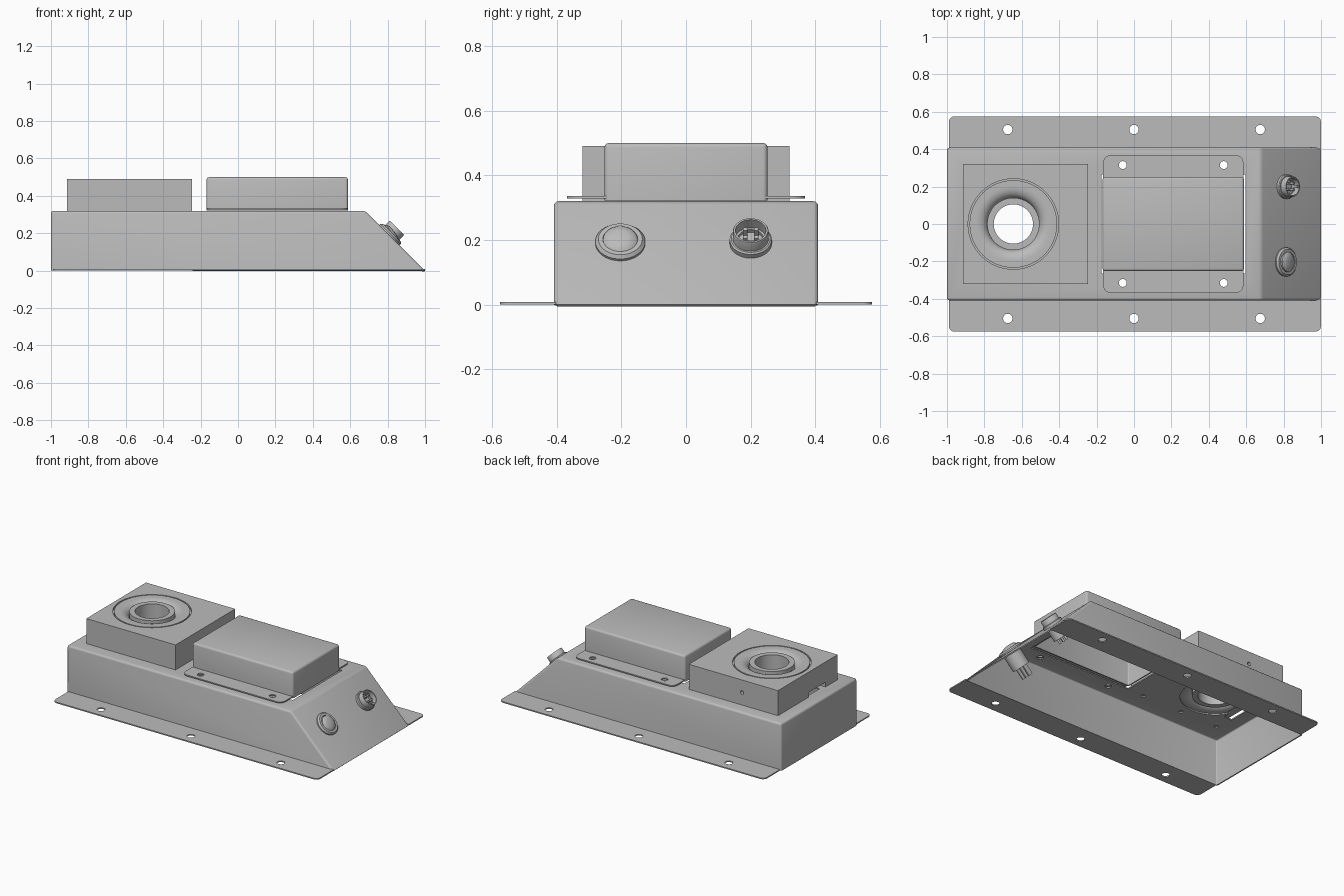
import bpy, bmesh, math
from mathutils import Matrix, Vector

old = bpy.data.objects.get("Cube")
if old:
    bpy.data.objects.remove(old)

grey = bpy.data.materials.new("plain_grey")
grey.use_nodes = True
COLOUR = (0.5, 0.5, 0.5, 1)
grey.diffuse_color = COLOUR
grey.node_tree.nodes["Principled BSDF"].inputs["Base Color"].default_value = COLOUR


def finish(name, bm, matrix=None):
    bmesh.ops.recalc_face_normals(bm, faces=bm.faces)
    if matrix:
        bm.transform(matrix)
    mesh = bpy.data.meshes.new(name)
    bm.to_mesh(mesh)
    bm.free()
    mesh.materials.append(grey)
    obj = bpy.data.objects.new(name, mesh)
    bpy.context.collection.objects.link(obj)
    return obj


def box_bm(x0, x1, y0, y1, z0, z1):
    bm = bmesh.new()
    bmesh.ops.create_cube(bm, size=1)
    for v in bm.verts:
        v.co = Vector((x1 if v.co.x > 0 else x0, y1 if v.co.y > 0 else y0,
                       z1 if v.co.z > 0 else z0))
    return bm


def box(name, *size, matrix=None):
    return finish(name, box_bm(*size), matrix)


def lathe(name, profile, closed=False, matrix=None, steps=64):
    """Turn (radius, height) points about the local z axis."""
    bm = bmesh.new()
    vs = [bm.verts.new((r, 0, z)) for r, z in profile]
    es = [bm.edges.new(p) for p in zip(vs, vs[1:])]
    if closed:
        es.append(bm.edges.new((vs[-1], vs[0])))
    bmesh.ops.spin(bm, geom=vs + es, cent=(0, 0, 0), axis=(0, 0, 1),
                   angle=2 * math.pi, steps=steps)
    bmesh.ops.remove_doubles(bm, verts=bm.verts, dist=1e-5)
    return finish(name, bm, matrix)


def cyl(name, r, z0, z1, matrix=None, steps=32):
    return lathe(name, [(0, z0), (r, z0), (r, z1), (0, z1)], False, matrix, steps)


def bake(obj):
    """Replace the mesh by its modified result."""
    deps = bpy.context.evaluated_depsgraph_get()
    mesh = bpy.data.meshes.new_from_object(obj.evaluated_get(deps))
    obj.modifiers.clear()
    obj.data = mesh


def cut(obj, cutters):
    for c in cutters:
        mod = obj.modifiers.new("cut", "BOOLEAN")
        mod.operation, mod.solver, mod.object = "DIFFERENCE", "EXACT", c
        bake(obj)
        bpy.data.objects.remove(c)


def at(x, y, z=0):
    return Matrix.Translation((x, y, z))


def hole(x, y, z, r):
    return cyl("cutter", r, -0.05, 0.05, at(x, y, z))


def sheet_shell(name, bm):
    """Folded sheet-metal box, open below, with rounded bends."""
    low = min(bm.faces, key=lambda f: f.calc_center_median().z)
    bmesh.ops.delete(bm, geom=[low], context="FACES_ONLY")
    bends = [e for e in bm.edges if not e.is_boundary]
    bmesh.ops.bevel(bm, geom=bends, offset=0.014, segments=3, profile=0.5,
                    affect="EDGES")
    obj = finish(name, bm)
    mod = obj.modifiers.new("thickness", "SOLIDIFY")
    mod.thickness, mod.offset, mod.use_even_offset = 0.008, -1, True
    bake(obj)
    return obj


def flange(name, side, x0, x1, y0, y1, z, radius, hole_xs, hole_y, hole_r):
    """Flat strip with rounded outer corners and a row of holes."""
    ys = sorted((side * y0, side * y1))
    bm = box_bm(x0, x1, *ys, z, z + 0.008)
    corners = [e for e in bm.edges
               if all(abs(v.co.y - side * y1) < 1e-4 for v in e.verts)
               and abs(e.verts[0].co.z - e.verts[1].co.z) > 1e-4]
    bmesh.ops.bevel(bm, geom=corners, offset=radius, segments=6, profile=0.5,
                    affect="EDGES")
    obj = finish(name, bm)
    cut(obj, [hole(x, side * hole_y, z, hole_r) for x in hole_xs])


SIDES = (("left", 1), ("right", -1))   # the two long edges, +y and -y
TOP = 0.32
RING_X = -0.645
COVER_XS = (-0.06, 0.48)

# Enclosure with one sloping end
bm = box_bm(-1, 1, -0.408, 0.408, 0, TOP)
for v in bm.verts:
    if v.co.x > 0 and v.co.z > 0.1:
        v.co.x = 0.68
enclosure = sheet_shell("enclosure", bm)
cutters = [box("cutter", -0.175, 0.597, -0.265, 0.265, 0.25, 0.4),
           hole(RING_X, 0, TOP, 0.215),
           box("cutter", -0.9, -0.84, -0.15, -0.01, 0.25, 0.4)]
cutters += [hole(x, s * 0.315, TOP, 0.021) for x in COVER_XS for _, s in SIDES]
cutters += [hole(x, y, TOP, 0.014) for x in (-0.88, -0.6, -0.3)
            for y in (-0.27, 0, 0.27) if (x, y) not in ((-0.6, 0), (-0.88, 0))]
cut(enclosure, cutters)

# Mounting flanges and cover flanges
for word, s in SIDES:
    flange("base_flange_" + word, s, -0.99, 1.0, 0.402, 0.575, 0, 0.03,
           (-0.675, 0, 0.675), 0.505, 0.025)
    flange("cover_flange_" + word, s, -0.165, 0.585, 0.244, 0.368, 0.328, 0.04,
           COVER_XS, 0.315, 0.021)

# Cover
sheet_shell("cover", box_bm(-0.168, 0.588, -0.252, 0.252, 0.322, 0.5))

# Ring block: coved recess around a raised ring, on both faces
block = box("ring_block", -0.915, -0.245, -0.32, 0.32, TOP, 0.49)
cove = [(0.2 - 0.06 * math.sin(a), -0.045 * (1 - math.cos(a)))
        for a in [i * math.pi / 16 for i in range(9)]]
cove = [(0.2, 0.02)] + cove + [(0.14, 0.02)]
groove = [(0.234, -0.012), (0.242, -0.012), (0.242, 0.02), (0.234, 0.02)]
cutters = [cyl("cutter", 0.105, 0.2, 0.6, at(RING_X, 0), 64)]
for m in (at(RING_X, 0, 0.49), at(RING_X, 0, TOP) @ Matrix.Rotation(math.pi, 4, "X")):
    cutters += [lathe("cutter", cove, True, m), lathe("cutter", groove, True, m)]
cutters.append(box("cutter", -1, -0.83, -0.19, -0.005, 0.3, 0.352))
cutters.append(cyl("cutter", 0.012, -0.05, 0.05,
                   at(RING_X, 0.32, 0.405) @ Matrix.Rotation(math.pi / 2, 4, "X")))
cut(block, cutters)

# Fittings on the slope; local z points out of the panel
TILT = Matrix.Rotation(math.pi / 4, 4, "Y")

# Round rocker switch with its body and terminals behind the panel
sw = at(0.81, -0.203, 0.19) @ TILT
lathe("switch_bezel", [(0.052, -0.005), (0.077, -0.005), (0.077, 0.008),
                       (0.068, 0.018), (0.054, 0.018)], True, sw)
lathe("switch_rocker", [(0, 0), (0.053, 0), (0.053, 0.018), (0.045, 0.026),
                        (0.025, 0.031), (0, 0.032)], False,
      sw @ Matrix.Rotation(math.radians(8), 4, "Y"))
cyl("switch_dot", 0.007, 0.02, 0.03, sw @ at(-0.042, 0), 16)
cyl("switch_body", 0.058, -0.12, 0, sw)
for i in (-1, 0, 1):
    box("switch_terminal", -0.018, 0.018, i * 0.03 - 0.004, i * 0.03 + 0.004,
        -0.19, -0.11, matrix=sw)

# Round pin socket
so = at(0.81, 0.2, 0.19) @ TILT
lathe("socket_collar", [(0.04, -0.005), (0.065, -0.005), (0.065, 0.016),
                        (0.06, 0.02), (0.04, 0.02)], True, so)
lathe("socket_shell", [(0.047, 0), (0.055, 0), (0.055, 0.052), (0.053, 0.056),
                       (0.047, 0.056)], True, so)
cyl("socket_floor", 0.05, -0.01, 0.008, so)
cyl("socket_body", 0.05, -0.09, 0, so)
for i in range(4):
    a = math.pi / 4 + i * math.pi / 2
    p = at(0.024 * math.cos(a), 0.024 * math.sin(a))
    cyl("socket_pin", 0.007, 0, 0.045, so @ p, 16)
    cyl("socket_contact", 0.007, -0.12, -0.08, so @ p, 16)
box("socket_key", 0.036, 0.05, -0.008, 0.008, 0, 0.05, matrix=so)

# Smooth the round surfaces, keep edges sharp
bpy.ops.object.select_all(action="DESELECT")
for o in bpy.context.collection.objects:
    if o.type == "MESH" and grey.name in o.data.materials:
        o.select_set(True)
        bpy.context.view_layer.objects.active = o
bpy.ops.object.shade_smooth_by_angle(angle=math.radians(35))
